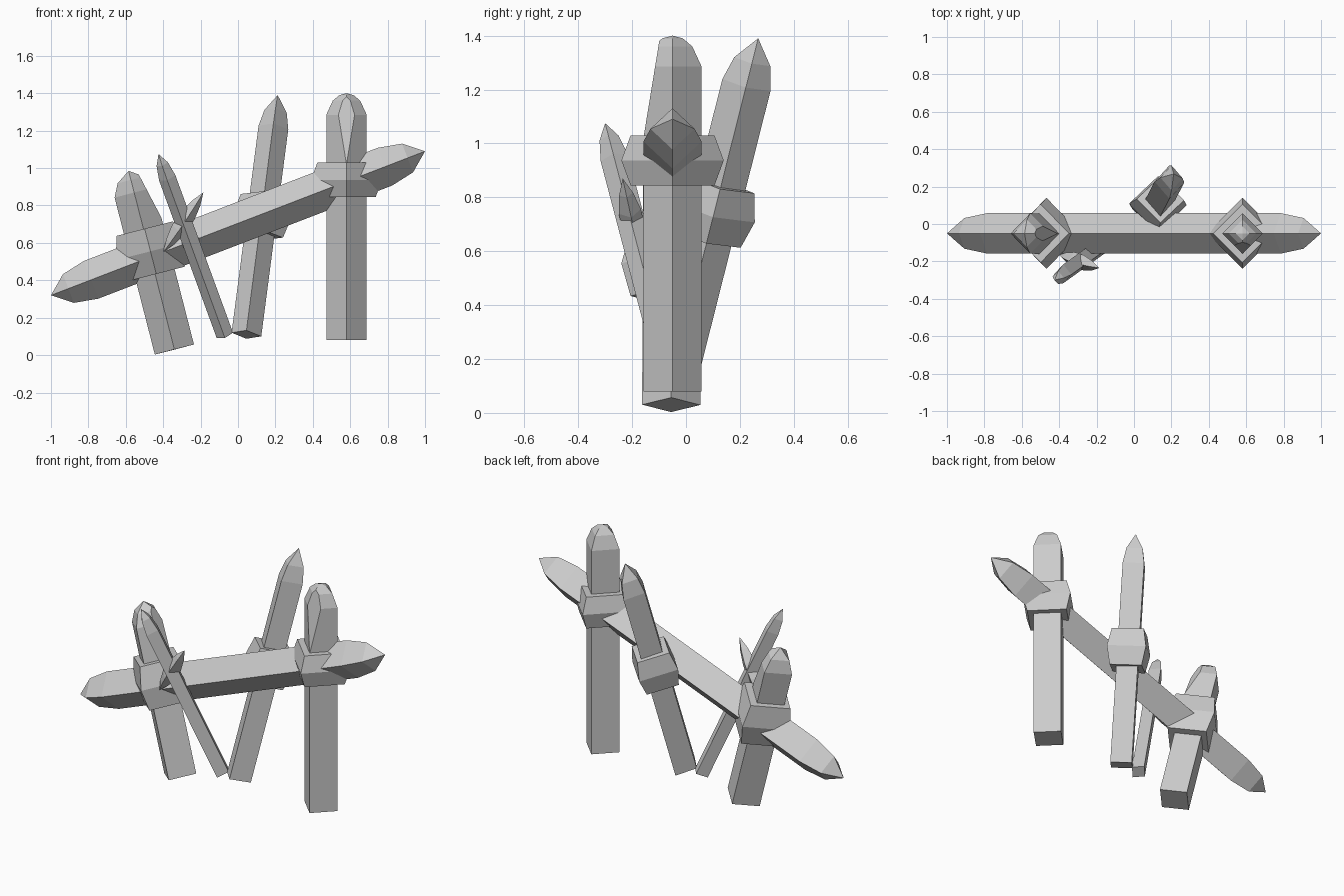
import bpy, bmesh
from mathutils import Vector, Matrix

cube = bpy.data.objects.get("Cube")
if cube:
    bpy.data.objects.remove(cube, do_unlink=True)

GREY = (0.6, 0.6, 0.6, 1.0)
wood = bpy.data.materials.new("light_grey")
wood.use_nodes = True
wood.diffuse_color = GREY
wood.node_tree.nodes["Principled BSDF"].inputs["Base Color"].default_value = GREY

POINT = [(0.23, 1.0), (0.1, 0.76)]                # distance from tip, scale
BLUNT = [(0.115, 1.0), (0.04, 0.68), (0.01, 0.35)]


def loft(name, start, end, ref, rx, ry, rings, tips=(False, False), chops=()):
    """Diamond section lofted from start to end; rings are (distance, scale)."""
    start, axis = Vector(start), Vector(end) - Vector(start)
    length = axis.length
    z = axis.normalized()
    x = Vector(ref)
    x = (x - z * x.dot(z)).normalized()
    y = z.cross(x)
    bm = bmesh.new()
    loops = []
    for h, s in rings:
        loops.append([bm.verts.new((a * rx * s, b * ry * s, h))
                      for a, b in ((1, 0), (0, 1), (-1, 0), (0, -1))])
    for low, high in zip(loops, loops[1:]):
        for i in range(4):
            j = (i + 1) % 4
            bm.faces.new((low[i], low[j], high[j], high[i]))
    for loop, pointed, h in ((loops[0], tips[0], 0), (loops[-1], tips[1], length)):
        if pointed:
            apex = bm.verts.new((0, 0, h))
            for i in range(4):
                bm.faces.new((loop[i], loop[(i + 1) % 4], apex))
        else:
            bm.faces.new(loop)
    # long whittled facets on single corners
    for point, normal in chops:
        cut = bmesh.ops.bisect_plane(bm, geom=bm.verts[:] + bm.edges[:] + bm.faces[:],
                                     plane_co=point, plane_no=normal, clear_outer=True)
        edges = [e for e in cut["geom_cut"] if isinstance(e, bmesh.types.BMEdge)]
        bmesh.ops.holes_fill(bm, edges=edges)
    bmesh.ops.recalc_face_normals(bm, faces=bm.faces[:])
    frame = Matrix((x, y, z)).transposed().to_4x4()
    bm.transform(Matrix.Translation(start) @ frame)
    mesh = bpy.data.meshes.new(name)
    bm.to_mesh(mesh)
    bm.free()
    mesh.materials.append(wood)
    obj = bpy.data.objects.new(name, mesh)
    bpy.context.collection.objects.link(obj)
    return obj


def stake(name, start, end, rx, ry, tip=POINT, both=False, ref=(1, 0, 0), chops=()):
    length = (Vector(end) - Vector(start)).length
    rings = [(length - d, s) for d, s in tip]
    first = [(d, s) for d, s in reversed(tip)] if both else [(0, 1)]
    return loft(name, start, end, ref, rx, ry, first + rings, (both, True), chops)


def collar(name, centre, direction, height, rx, ry):
    half = Vector(direction).normalized() * height / 2
    c = Vector(centre)
    rings = [(0, 0.82), (height / 2, 1), (height, 0.82)]
    return loft(name, c - half, c + half, (1, 0, 0), rx, ry, rings)


# Sloping rail, pointed at both ends
stake("rail", (-1, -0.05, 0.32), (1, -0.05, 1.09), 0.108, 0.108, both=True, ref=(0, 1, 0))

# Upright post with its band
stake("upright_post", (0.58, -0.05, 0.08), (0.58, -0.05, 1.40), 0.108, 0.108, BLUNT,
      chops=[((0, -0.108, 0.94), (0, -0.98, 0.16))])
collar("upright_band", (0.58, -0.05, 0.937), (0, 0, 1), 0.185, 0.19, 0.19)

# Leaning end post with its band
stake("end_post", (-0.34, -0.055, 0.03), (-0.585, -0.05, 0.985), 0.108, 0.108,
      [(0.12, 1.0), (0.05, 0.68)],
      chops=[((0.108, 0, 0.70), (0.97, 0, 0.23))])
collar("end_band", (-0.468, -0.05, 0.555), (-0.245, 0, 0.955), 0.25, 0.19, 0.19)

# Rear post leaning away, with its band
stake("rear_post", (0.045, -0.055, 0.11), (0.212, 0.268, 1.39), 0.08, 0.092,
      [(0.18, 1.0), (0.09, 0.75)])
collar("rear_band", (0.128, 0.105, 0.745), (0.167, 0.323, 1.28), 0.21, 0.155, 0.155)

# Thin front brace with a short cross thorn
stake("front_brace", (-0.07, -0.045, 0.105), (-0.425, -0.30, 1.075), 0.046, 0.052,
      [(0.14, 1.0), (0.06, 0.7)])
stake("brace_thorn", (-0.40, -0.165, 0.55), (-0.185, -0.235, 0.87), 0.042, 0.042,
      [(0.15, 1.0), (0.07, 0.62)], both=True)
